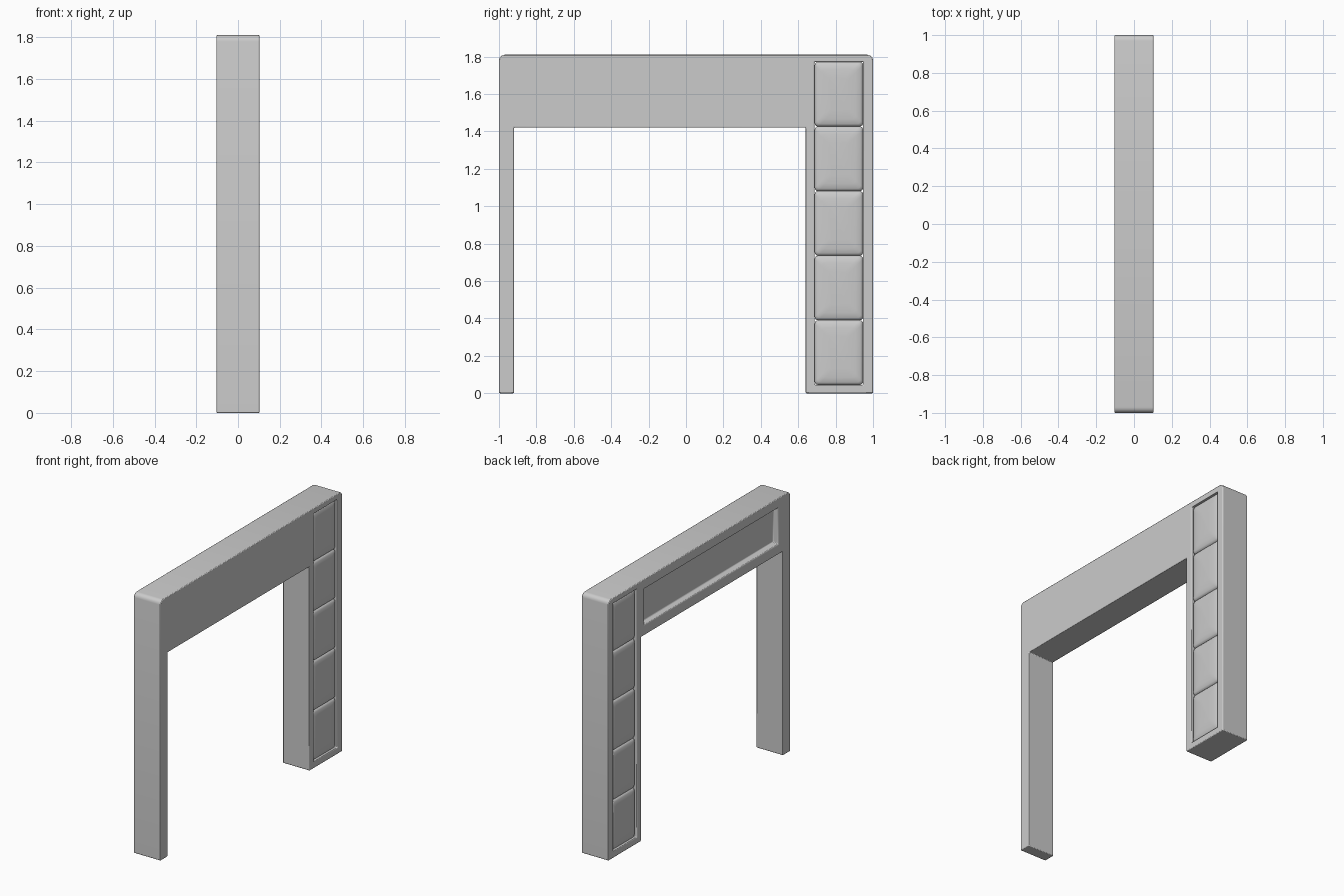
import bpy, bmesh, math

if "Cube" in bpy.data.objects:
    bpy.data.objects.remove(bpy.data.objects["Cube"])

HALF = 0.103   # half thickness along x
TOP = 1.81


def make_object(name, bm):
    bmesh.ops.recalc_face_normals(bm, faces=bm.faces[:])
    mesh = bpy.data.meshes.new(name)
    bm.to_mesh(mesh)
    bm.free()
    obj = bpy.data.objects.new(name, mesh)
    bpy.context.collection.objects.link(obj)
    return obj


def activate(obj):
    bpy.ops.object.select_all(action='DESELECT')
    obj.select_set(True)
    bpy.context.view_layer.objects.active = obj


def loft(name, sections):
    """Skin yz rectangles/profiles given as (x, [(y, z), ...])."""
    bm = bmesh.new()
    rings = [[bm.verts.new((x, y, z)) for y, z in pts] for x, pts in sections]
    n = len(rings[0])
    for a, b in zip(rings, rings[1:]):
        for i in range(n):
            j = (i + 1) % n
            bm.faces.new((a[i], a[j], b[j], b[i]))
    bm.faces.new(rings[0])
    bm.faces.new(rings[-1])
    return make_object(name, bm)


def rect(y0, y1, z0, z1):
    return [(y0, z0), (y1, z0), (y1, z1), (y0, z1)]


def rounded(y0, y1, z0, z1, r, steps=4):
    pts = []
    for k, (cy, cz) in enumerate(rect(y0 + r, y1 - r, z0 + r, z1 - r)):
        for s in range(steps + 1):
            a = math.pi + (k + s / steps) * math.pi / 2
            pts.append((cy + r * math.cos(a), cz + r * math.sin(a)))
    return pts


def cut(obj, cutter):
    cutter.hide_render = True
    m = obj.modifiers.new("cut", 'BOOLEAN')
    m.operation = 'DIFFERENCE'
    m.solver = 'EXACT'
    m.object = cutter
    activate(obj)
    bpy.ops.object.modifier_apply(modifier=m.name)
    bpy.data.objects.remove(cutter)


# Arch: thin leg, beam and wide leg in one profile with rounded top corners
R = 0.03
arc = [(math.cos(i * math.pi / 8) * R, math.sin(i * math.pi / 8) * R) for i in range(5)]
profile = [(-1, 0), (-0.92, 0), (-0.92, 1.42), (0.64, 1.42), (0.64, 0), (1, 0)]
profile += [(1 - R + c, TOP - R + s) for c, s in arc]
profile += [(-1 + R - c, TOP - R + s) for c, s in reversed(arc)]
arch = loft("arch_frame", [(-HALF, profile), (HALF, profile)])

# Opening through the wide leg, and sunken sign panel on one side of the beam
cut(arch, loft("leg_cutter", [(-0.2, rect(0.688, 0.947, 0.045, 1.772)),
                              (0.2, rect(0.688, 0.947, 0.045, 1.772))]))
cut(arch, loft("beam_cutter", [(-HALF - 0.01, rect(-0.872, 0.612, 1.488, 1.747)),
                               (-HALF + 0.035, rect(-0.86, 0.60, 1.50, 1.735))]))
bev = arch.modifiers.new("soft_edges", 'BEVEL')
bev.width = 0.005
bev.segments = 2
bev.limit_method = 'ANGLE'
bev.angle_limit = math.radians(35)
activate(arch)
bpy.ops.object.shade_smooth_by_angle(angle=math.radians(35))

# Five stacked pillow-shaped lamp blocks showing on both sides of the leg
Y0, Y1, Z0, Z1, COUNT = 0.688, 0.947, 0.045, 1.772, 5
STEP = (Z1 - Z0) / COUNT
side = [(0.078, 0.0), (0.088, 0.004), (0.094, 0.014), (0.098, 0.04), (0.101, 0.08)]
for i in range(COUNT):
    z = Z0 + i * STEP
    levels = [(-x, d) for x, d in reversed(side)] + side
    block = loft(f"lamp_block_{i + 1}", [
        (x, rounded(Y0 + d, Y1 - d, z + d, z + STEP - d, 0.018)) for x, d in levels])
    activate(block)
    bpy.ops.object.shade_smooth_by_angle(angle=math.radians(40))
